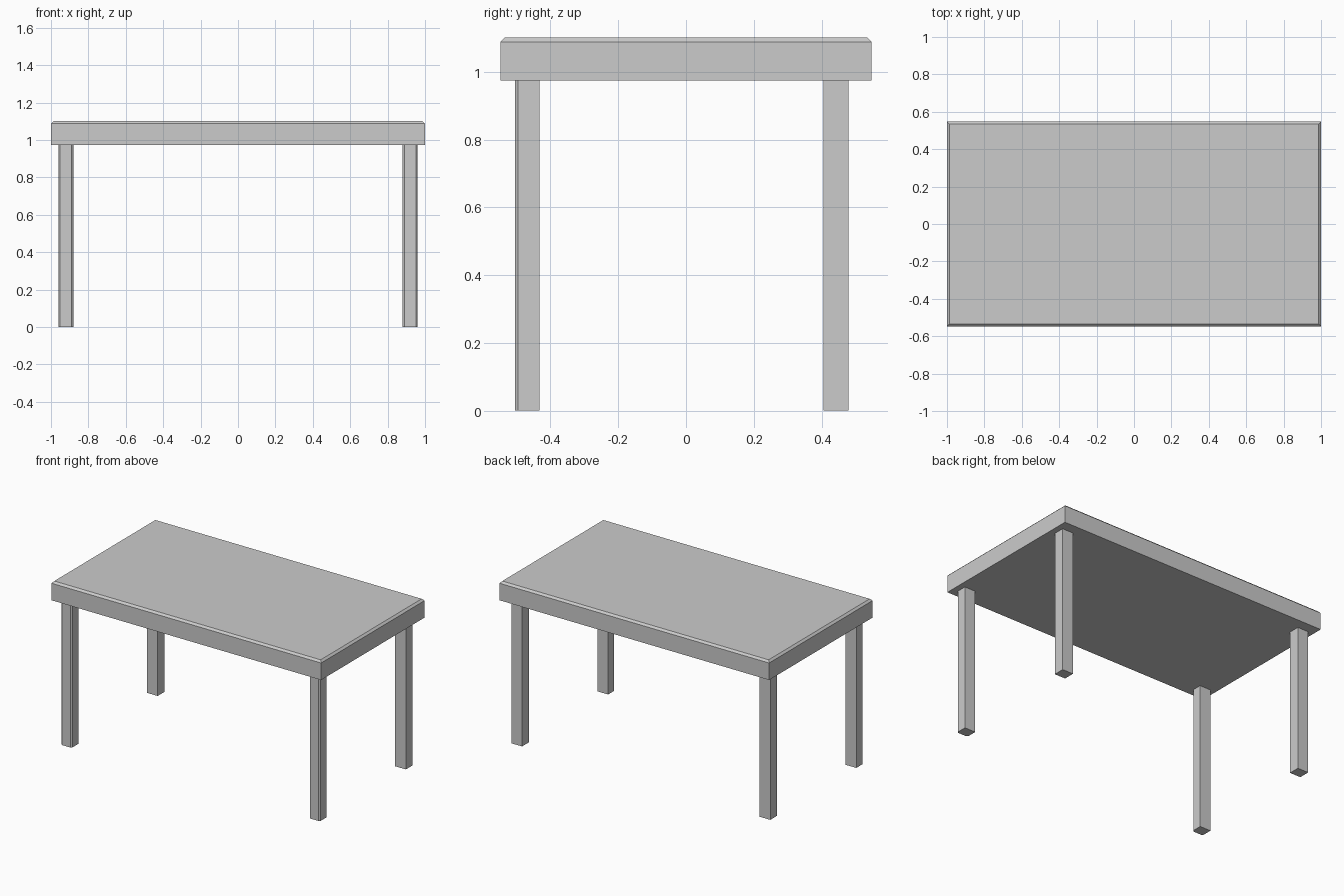
import bpy, bmesh

if "Cube" in bpy.data.objects:
    bpy.data.objects.remove(bpy.data.objects["Cube"])


def box(name, x0, x1, y0, y1, z0, z1, chamfer=0.0, pick=None):
    """Box between limits; edges chosen by pick(a, b) get a flat chamfer."""
    bm = bmesh.new()
    bmesh.ops.create_cube(bm, size=1)
    for v in bm.verts:
        v.co = (x1 if v.co.x > 0 else x0,
                y1 if v.co.y > 0 else y0,
                z1 if v.co.z > 0 else z0)
    if pick:
        edges = [e for e in bm.edges if pick(e.verts[0].co, e.verts[1].co)]
        bmesh.ops.bevel(bm, geom=edges, offset=chamfer, segments=1,
                        affect='EDGES', profile=0.5)
    mesh = bpy.data.meshes.new(name)
    bm.to_mesh(mesh)
    bm.free()
    ob = bpy.data.objects.new(name, mesh)
    bpy.context.collection.objects.link(ob)
    return ob


UNDER, TOP = 0.974, 1.101

# Table top with a chamfered upper rim
box("table_top", -1, 1, -0.548, 0.548, UNDER, TOP, 0.013,
    lambda a, b: min(a.z, b.z) > TOP - 0.001)

# Legs: the front pair has chamfered front corners, the back pair is square
for side, sign in (("left", -1), ("right", 1)):
    x0, x1 = sorted((sign * 0.88, sign * 0.96))
    box(f"front_{side}_leg", x0, x1, -0.505, -0.432, 0, UNDER, 0.009,
        lambda a, b: max(a.y, b.y) < -0.504 and abs(a.z - b.z) > 0.5)
    box(f"back_{side}_leg", x0, x1, 0.406, 0.479, 0, UNDER)
